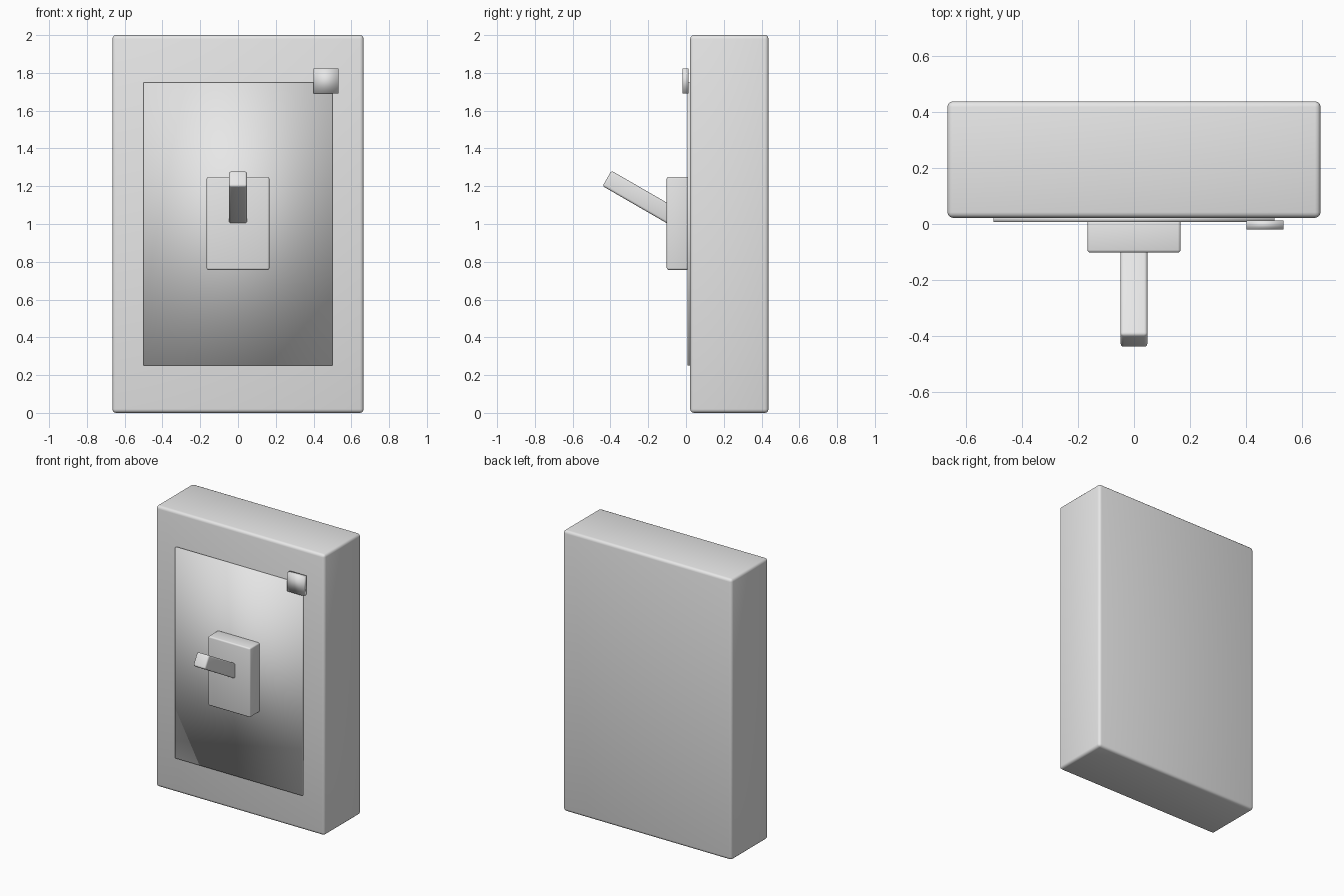
import bpy
import bmesh
import math
from mathutils import Matrix, Vector

if "Cube" in bpy.data.objects:
    bpy.data.objects.remove(bpy.data.objects["Cube"])

grey = bpy.data.materials.new("light grey")
grey.diffuse_color = (0.8, 0.8, 0.8, 1.0)
grey.use_nodes = True
grey.node_tree.nodes["Principled BSDF"].inputs["Base Color"].default_value = grey.diffuse_color


def box(name, lo, hi, bevel=0.0, matrix=Matrix.Identity(4)):
    """Smooth-shaded box between two corners, with optional rounded edges."""
    lo, hi = Vector(lo), Vector(hi)
    bm = bmesh.new()
    bmesh.ops.create_cube(bm, size=1.0)
    for v in bm.verts:
        v.co = (lo + hi) / 2 + v.co * (hi - lo)
    if bevel:
        bmesh.ops.bevel(bm, geom=bm.edges[:], offset=bevel, segments=3,
                        profile=0.5, affect='EDGES')
    bmesh.ops.transform(bm, matrix=matrix, verts=bm.verts[:])
    for f in bm.faces:
        f.smooth = True
    mesh = bpy.data.meshes.new(name)
    bm.to_mesh(mesh)
    bm.free()
    mesh.materials.append(grey)
    obj = bpy.data.objects.new(name, mesh)
    bpy.context.collection.objects.link(obj)
    return obj


# Main housing
box("housing", (-0.665, 0.022, 0.0), (0.665, 0.437, 2.0), 0.02)

# Thin front plate, embedded slightly in the housing
box("front_plate", (-0.5, 0.007, 0.25), (0.5, 0.027, 1.75))

# Raised switch block in the middle of the plate
box("switch_block", (-0.166, -0.102, 0.757), (0.166, 0.012, 1.25), 0.01)

# Lever, built along -y and tilted up 30 degrees about the block centre
tilt = Matrix.Translation((0, 0, 1.0)) @ Matrix.Rotation(math.radians(-30), 4, 'X')
box("lever", (-0.048, -0.483, -0.047), (0.048, -0.02, 0.047), 0.012, tilt)

# Small square indicator in the upper right corner
box("indicator", (0.4, -0.019, 1.69), (0.532, 0.013, 1.823))
